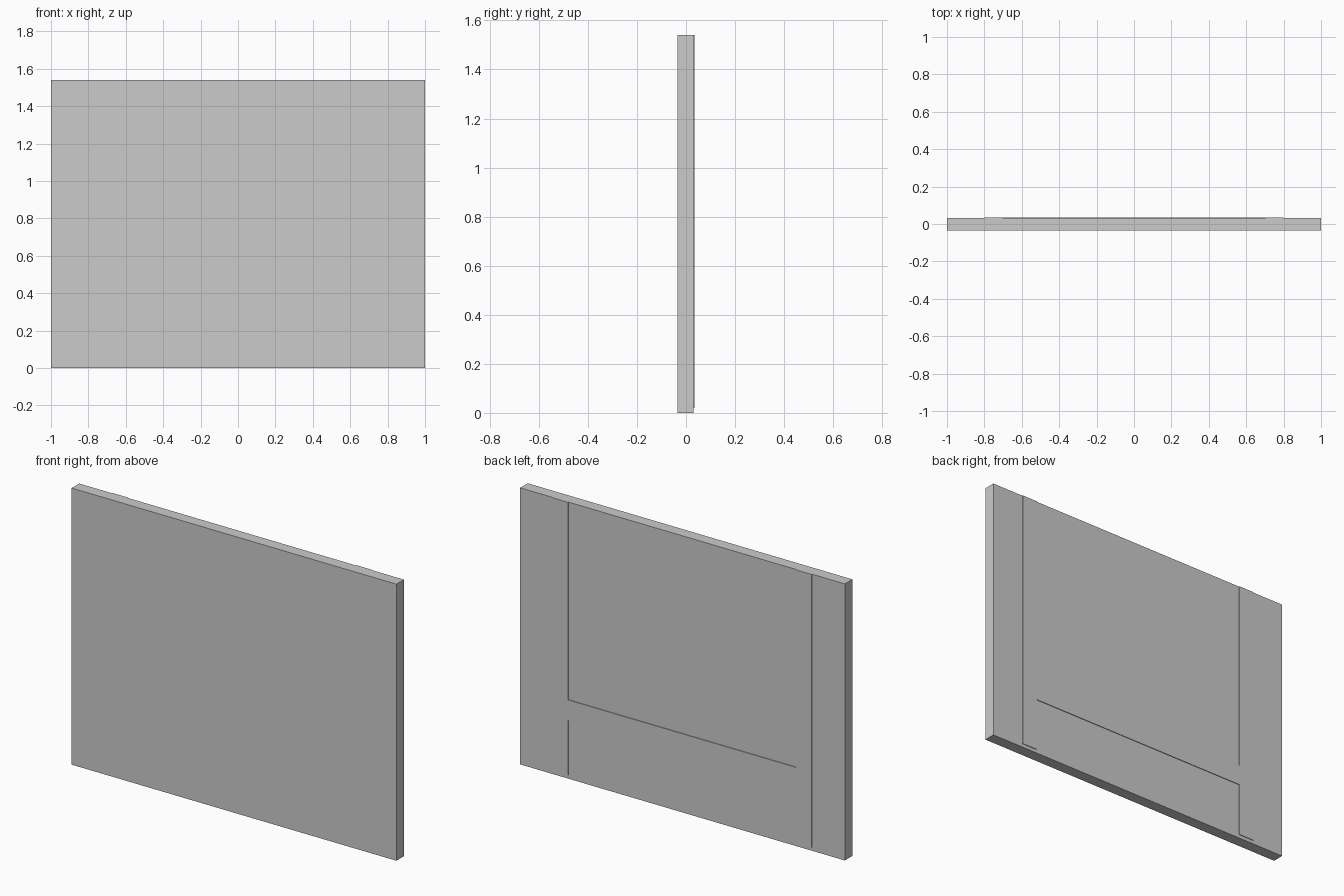
import bpy, bmesh

if "Cube" in bpy.data.objects:
    bpy.data.objects.remove(bpy.data.objects["Cube"])

HEIGHT = 1.54
Y_FRONT, Y_PANEL, Y_FRAME = -0.035, 0.031, 0.035


def extruded(name, outline, y0, y1):
    """Extrude an x/z outline along y from y0 to y1."""
    bm = bmesh.new()
    face = bm.faces.new([bm.verts.new((x, y0, z)) for x, z in outline])
    geom = bmesh.ops.extrude_face_region(bm, geom=[face], use_keep_orig=True)["geom"]
    moved = [v for v in geom if isinstance(v, bmesh.types.BMVert)]
    bmesh.ops.translate(bm, verts=moved, vec=(0, y1 - y0, 0))
    bmesh.ops.recalc_face_normals(bm, faces=bm.faces)
    mesh = bpy.data.meshes.new(name)
    bm.to_mesh(mesh)
    bm.free()
    obj = bpy.data.objects.new(name, mesh)
    bpy.context.collection.objects.link(obj)
    return obj


# Main flat panel
extruded("panel", [(-1, 0), (1, 0), (1, HEIGHT), (-1, HEIGHT)], Y_FRONT, Y_PANEL)

# Thin H-shaped backing: two uprights joined flush by a low crossbar
outer, inner = 0.798, 0.703
foot, bar_low, bar_high = 0.02, 0.325, 0.44
right_half = [(inner, bar_low), (inner, foot), (outer, foot),
              (outer, HEIGHT), (inner, HEIGHT), (inner, bar_high)]
left_half = [(-x, z) for x, z in reversed(right_half)]
extruded("back_frame", right_half + left_half, Y_PANEL, Y_FRAME)
